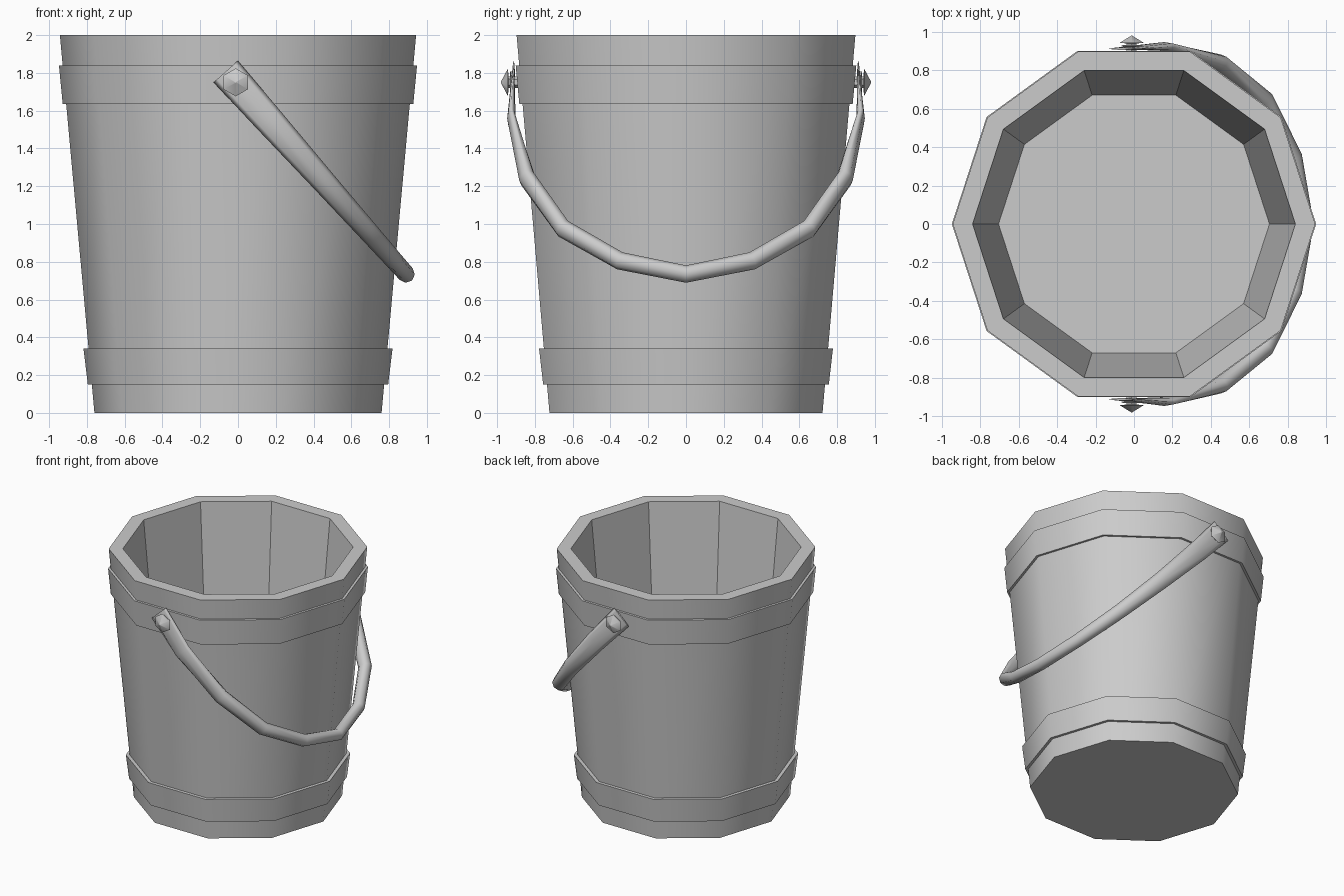
import bpy, math
from mathutils import Vector

cube = bpy.data.objects.get("Cube")
if cube:
    bpy.data.objects.remove(cube)

SIDES = 10

grey = bpy.data.materials.new("plain_grey")
grey.use_nodes = True
COLOUR = (0.6, 0.6, 0.6, 1)
grey.diffuse_color = COLOUR
grey.node_tree.nodes["Principled BSDF"].inputs["Base Color"].default_value = COLOUR


def loft(name, rings, smooth_bands, closed=False, caps=True):
    """Skin a list of equal-sized point rings; smooth only the chosen bands."""
    n = len(rings[0])
    verts = [p for ring in rings for p in ring]
    faces, smooth = [], []
    for i in range(len(rings) if closed else len(rings) - 1):
        a, b = i * n, (i + 1) % len(rings) * n
        for k in range(n):
            j = (k + 1) % n
            faces.append((a + k, a + j, b + j, b + k))
            smooth.append(i in smooth_bands)
    if caps and not closed:
        faces += [tuple(reversed(range(n))), tuple(range(len(verts) - n, len(verts)))]
        smooth += [False, False]
    mesh = bpy.data.meshes.new(name)
    mesh.from_pydata(verts, [], faces)
    mesh.polygons.foreach_set("use_smooth", smooth)
    # keep borders between smooth and flat bands crisp
    sharp = {key for p in mesh.polygons if not p.use_smooth for key in p.edge_keys}
    for e in mesh.edges:
        e.use_edge_sharp = e.key in sharp
    mesh.materials.append(grey)
    obj = bpy.data.objects.new(name, mesh)
    bpy.context.collection.objects.link(obj)
    return obj


def ring(r, z, n=SIDES):
    return [Vector((r * math.cos(math.tau * k / n), r * math.sin(math.tau * k / n), z))
            for k in range(n)]


# Pail: outer wall, rim, inner wall, floor
loft("pail_body", [ring(0.76, 0), ring(0.943, 2), ring(0.84, 2), ring(0.705, 0.6)], {0})

# Hoops around the pail
for name, z0, r0, z1, r1 in (("lower_hoop", 0.15, 0.795, 0.34, 0.818),
                             ("upper_hoop", 1.635, 0.928, 1.84, 0.948)):
    loft(name, [ring(r0 - 0.05, z0), ring(r0, z0), ring(r1, z1), ring(r1 - 0.05, z1)],
         {1}, closed=True)

# Handle: half path as (y, z, half width, half thickness), mirrored across y
half = [(0.912, 1.807, 0.086, 0.006), (0.925, 1.56, 0.078, 0.022),
        (0.84, 1.24, 0.064, 0.045), (0.65, 0.975, 0.054, 0.047), (0.35, 0.805, 0.048, 0.047)]
stations = half + [(0, 0.735, 0.046, 0.046)] + [(-y, z, a, b) for y, z, a, b in reversed(half)]
centres = [Vector((-0.065 + (1.807 - z) * 0.891, y, z)) for y, z, a, b in stations]
across = Vector((1, 0, 0.891)).normalized()
rings = []
for i, (c, s) in enumerate(zip(centres, stations)):
    along = (centres[min(i + 1, len(centres) - 1)] - centres[max(i - 1, 0)]).normalized()
    if i in (0, len(centres) - 1):
        along = Vector((0.891, 0, -1 if i == 0 else 1)).normalized()
        along.x *= 1 if i == 0 else -1
    out = along.cross(across).normalized()
    rings.append([c + across * s[2] * math.cos(math.tau * k / 8)
                  + out * s[3] * math.sin(math.tau * k / 8) for k in range(8)])
loft("handle", rings, set(range(len(rings) - 1)))

# Pivot studs: thin shaft, collar and pointed six-sided head
for side, name in ((-1, "front_pivot_stud"), (1, "back_pivot_stud")):
    profile = [(0.03, 0.87), (0.03, 0.922), (0.06, 0.924), (0.06, 0.93),
               (0.03, 0.932), (0.03, 0.94), (0.074, 0.942), (0.003, 0.98)]
    stud = loft(name, [ring(r, d, 6) for r, d in profile], {6})
    stud.rotation_euler = (-side * math.pi / 2, 0, math.pi if side < 0 else 0)
    stud.rotation_euler.z = 0
    for v in stud.data.vertices:
        v.co.x, v.co.y = -v.co.y, v.co.x
    stud.location = (-0.012, 0, 1.75)
